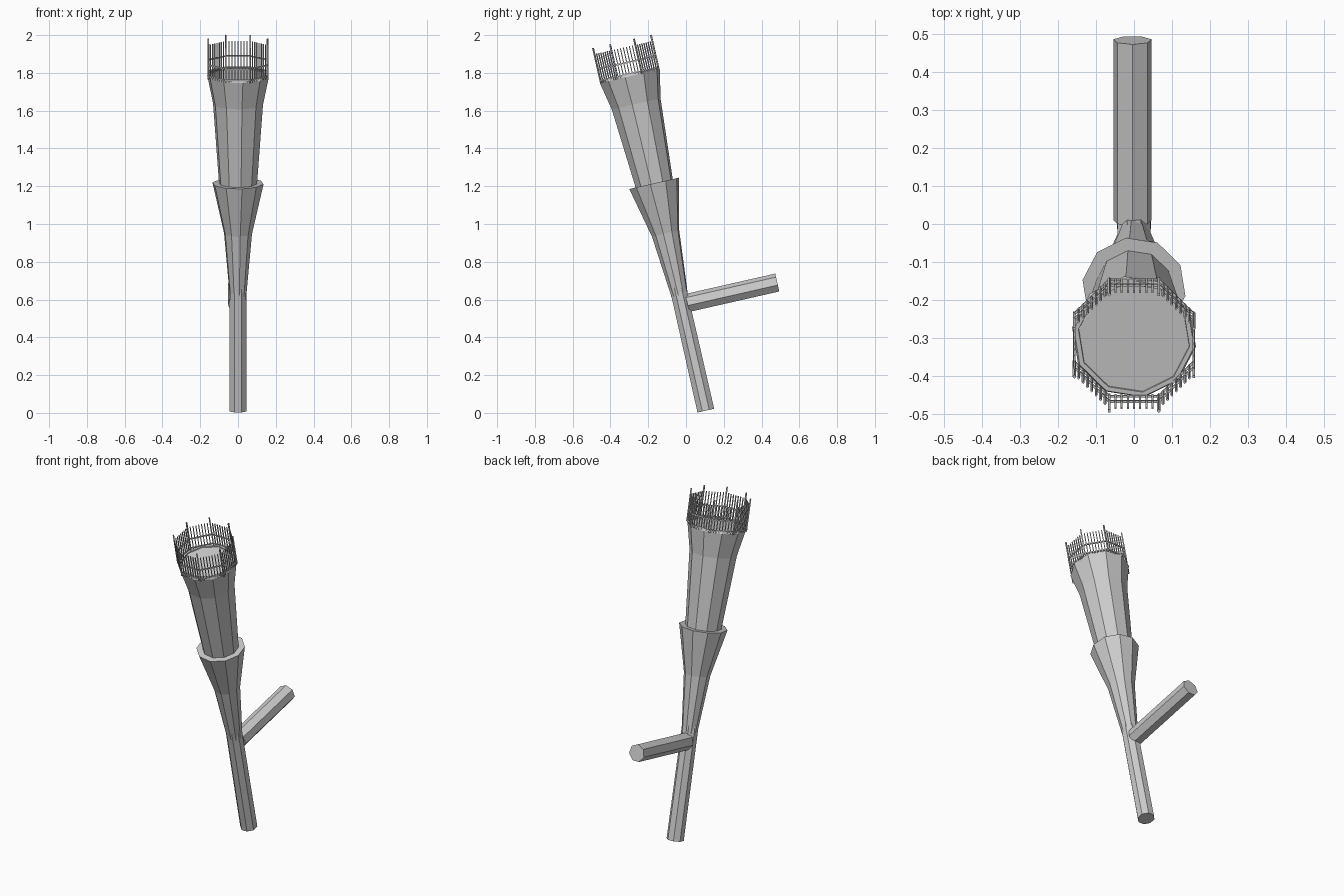
import bpy, bmesh
from math import pi, cos, sin, tan, radians
from mathutils import Matrix, Vector

if "Cube" in bpy.data.objects:
    bpy.data.objects.remove(bpy.data.objects["Cube"])

# Everything is built upright, then leaned forward about the foot
LEAN = Matrix.Translation((0, 0.105, 0.012)) @ Matrix.Rotation(radians(12.8), 4, 'X')


def finish(name, bm):
    bmesh.ops.recalc_face_normals(bm, faces=bm.faces[:])
    bm.transform(LEAN)
    me = bpy.data.meshes.new(name)
    bm.to_mesh(me)
    bm.free()
    ob = bpy.data.objects.new(name, me)
    bpy.context.collection.objects.link(ob)
    return ob


def lathe(name, profile, sides, start, matrix=Matrix()):
    """Faceted solid of revolution from (radius, height) pairs, capped at both ends."""
    bm = bmesh.new()
    rings = []
    for r, h in profile:
        rings.append([bm.verts.new((r * cos(start + 2 * pi * i / sides),
                                    r * sin(start + 2 * pi * i / sides), h))
                      for i in range(sides)])
    for a, b in zip(rings, rings[1:]):
        for i in range(sides):
            j = (i + 1) % sides
            bm.faces.new((a[i], a[j], b[j], b[i]))
    bm.faces.new(rings[0])
    bm.faces.new(rings[-1])
    bm.transform(matrix)
    return finish(name, bm)


def add_box(bm, centre, size, angle):
    m = (Matrix.Translation(centre) @ Matrix.Rotation(angle, 4, 'Z')
         @ Matrix.Diagonal((*size, 1)))
    bmesh.ops.create_cube(bm, size=1, matrix=m)


# Main shaft parts
TURN = radians(-9)
lathe("handle", [(0.049, 0), (0.047, 0.70)], 8, pi / 8)
lathe("collar", [(0.044, 0.62), (0.075, 0.962), (0.137, 1.234), (0.09, 1.234)], 10, TURN)
lathe("head", [(0.09, 1.20), (0.102, 1.234), (0.134, 1.665), (0.165, 1.815),
               (0.160, 1.828), (0.148, 1.828), (0.147, 1.822)], 10, TURN)

# Side arm, square to the shaft
ARM = Matrix.Translation((-0.004, 0.03, 0.575)) @ Matrix.Rotation(-pi / 2, 4, 'X')
lathe("side_arm", [(0.051, 0), (0.051, 0.489)], 7, -pi / 2, ARM)

# Octagonal railing around the top: rails, bars and taller corner posts
TOP, APOTHEM, BARS = 1.828, 0.157, 8
side = 2 * APOTHEM * tan(pi / 8)
rails, bars, posts = bmesh.new(), bmesh.new(), bmesh.new()
for k in range(8):
    a = k * pi / 4
    out, along = Vector((cos(a), sin(a), 0)), Vector((-sin(a), cos(a), 0))
    for h in (0.0, 0.062):
        add_box(rails, out * APOTHEM + Vector((0, 0, TOP + h)), (0.006, side, 0.007), a)
    for i in range(BARS):
        p = out * APOTHEM + along * side * (i / BARS - 0.5)
        if i == 0:
            add_box(posts, p + Vector((0, 0, TOP + 0.081)), (0.007, 0.007, 0.19), a)
        else:
            add_box(bars, p + Vector((0, 0, TOP + 0.065)), (0.005, 0.005, 0.156), a)
finish("railing_rails", rails)
finish("railing_bars", bars)
finish("railing_posts", posts)
